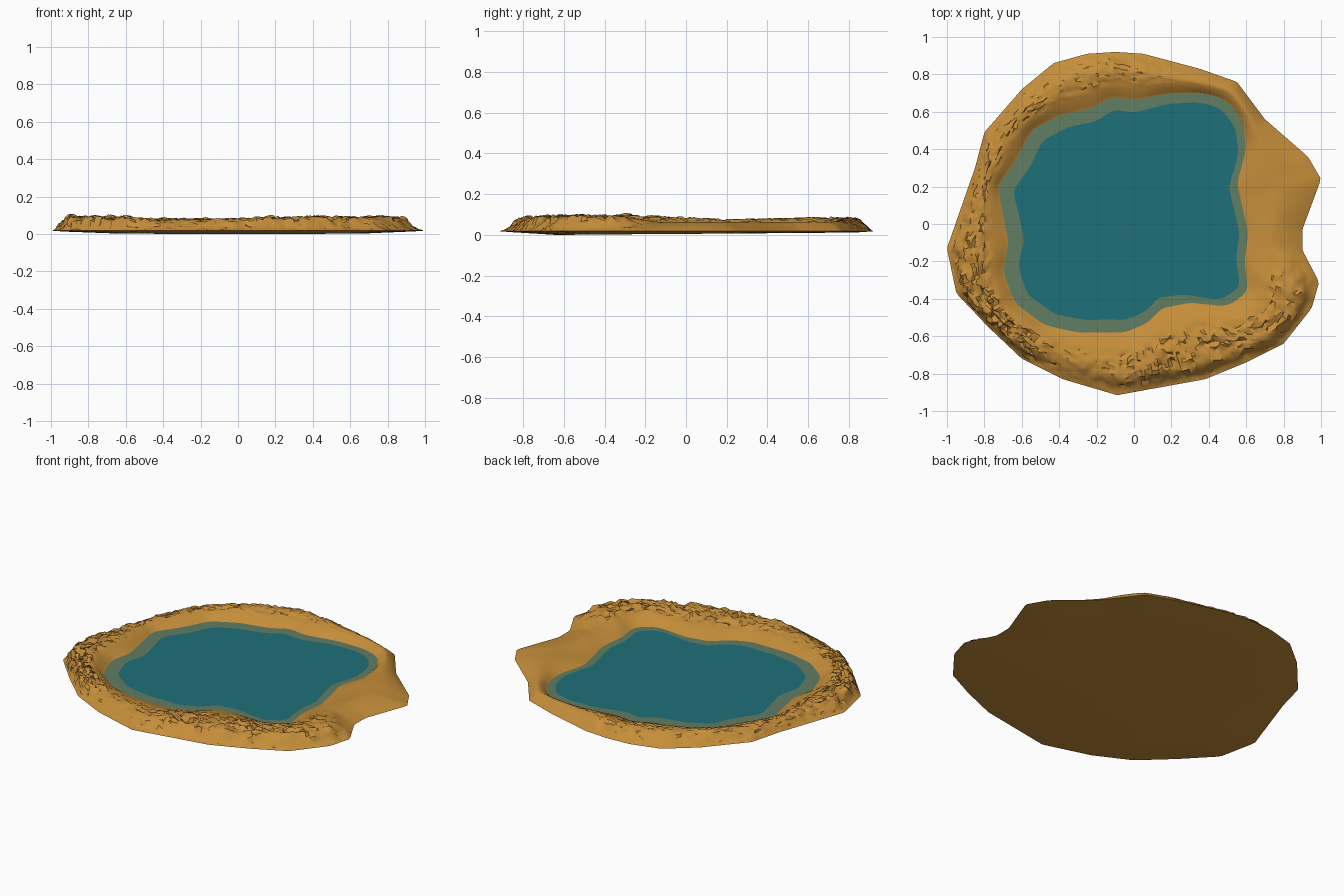
import bpy, bmesh, math, random
from mathutils import Vector, noise

random.seed(4)
if "Cube" in bpy.data.objects:
    bpy.data.objects.remove(bpy.data.objects["Cube"])

STEPS = 260
WATER_Z = 0.032


def material(name, color):
    mat = bpy.data.materials.new(name)
    mat.use_nodes = True
    mat.diffuse_color = (*color, 1)
    mat.node_tree.nodes["Principled BSDF"].inputs["Base Color"].default_value = (*color, 1)
    return mat


sand = material("sand", (0.56, 0.27, 0.042))
shallow = material("shallow water", (0.12, 0.205, 0.125))
deep = material("deep water", (0.013, 0.16, 0.188))

# Plan outlines, counterclockwise
OUTER = [(1, .24), (.93, .36), (.7, .56), (.55, .76), (.35, .83), (.05, .91), (-.1, .92),
         (-.25, .91), (-.43, .86), (-.6, .72), (-.8, .49), (-.85, .3), (-.92, .1), (-1, -.13),
         (-.95, -.37), (-.78, -.55), (-.6, -.72), (-.38, -.83), (-.09, -.915), (.38, -.83),
         (.6, -.74), (.8, -.64), (.95, -.45), (.99, -.31), (.9, -.14), (.9, -.03)]
SHORE = [(.55, .22), (.6, .4), (.58, .55), (.5, .66), (.38, .7), (.2, .7), (0, .66), (-.12, .68),
         (-.22, .62), (-.4, .58), (-.55, .5), (-.62, .36), (-.73, .2), (-.7, .05), (-.67, -.1),
         (-.7, -.25), (-.64, -.42), (-.48, -.54), (-.3, -.58), (-.05, -.58), (.07, -.53),
         (.15, -.45), (.3, -.42), (.5, -.44), (.61, -.36), (.59, -.2), (.61, -.05)]
# Direction in degrees, crest height, rockiness
CREST = [(0, .066, 0), (50, .066, 0), (75, .075, .2), (95, .083, .6), (135, .083, .5),
         (165, .075, .5), (185, .085, .8), (200, .095, 1), (225, .09, 1), (240, .075, .4),
         (262, .077, .7), (280, .085, .9), (300, .09, 1), (338, .092, .9), (350, .066, 0),
         (360, .066, 0)]


def radius(outline, angle):
    """Distance from the centre to the outline in one direction."""
    d = Vector((math.cos(angle), math.sin(angle)))
    for i, p in enumerate(outline):
        a, b = Vector(outline[i - 1]), Vector(p)
        if a.cross(d) >= 0 and d.cross(b) > 0:
            return a.cross(b - a) / d.cross(b - a)
    return 1


def crest(angle):
    deg = math.degrees(angle) % 360
    for a, b in zip(CREST, CREST[1:]):
        if a[0] <= deg <= b[0]:
            f = (deg - a[0]) / (b[0] - a[0])
            return a[1] + (b[1] - a[1]) * f, a[2] + (b[2] - a[2]) * f


def smooth(x):
    x = max(0, min(1, x))
    return x * x * (3 - 2 * x)


angles = [math.tau * i / STEPS for i in range(STEPS)]
outer = [radius(OUTER, a) for a in angles]
raw = [radius(SHORE, a) for a in angles]
shore = [sum(raw[(i + k) % STEPS] for k in range(-2, 3)) / 5 for i in range(STEPS)]
edge = [r - 0.066 + 0.02 * math.cos(a) for r, a in zip(shore, angles)]


def ring(bm, radii, heights):
    return [bm.verts.new((r * math.cos(a), r * math.sin(a), z))
            for r, a, z in zip(radii, angles, heights)]


def bridge(bm, inner, outside, index=0):
    for i in range(STEPS):
        j = (i + 1) % STEPS
        face = bm.faces.new((inner[i], outside[i], outside[j], inner[j]))
        face.material_index = index


def finish(bm, name, mats, angle):
    mesh = bpy.data.meshes.new(name)
    bm.to_mesh(mesh)
    bm.free()
    obj = bpy.data.objects.new(name, mesh)
    bpy.context.collection.objects.link(obj)
    for mat in mats:
        mesh.materials.append(mat)
    bpy.ops.object.select_all(action="DESELECT")
    obj.select_set(True)
    bpy.context.view_layer.objects.active = obj
    bpy.ops.object.shade_smooth_by_angle(angle=math.radians(angle))


# Bank: sloping shore, rocky crest, outer side and shallow underside
bm = bmesh.new()
rows = 22
rings = [ring(bm, [r * 0.94 for r in shore], [0.022] * STEPS)]
for k in range(rows + 1):
    t = k / rows
    radii, heights = [], []
    for i, a in enumerate(angles):
        top, rough = crest(a)
        rise = WATER_Z + (top - WATER_Z) * math.sin(min(1, t / 0.55) * math.pi / 2)
        # Smooth beaches fall away gently, rocky stretches steeply
        fall = min(1, (1 - t) / (0.6 - 0.38 * rough))
        beach = 1 - (1 - fall) ** 1.7
        drop = beach + (smooth(fall) - beach) * rough
        z = 0.018 + (rise - 0.018) * drop
        r = shore[i] + (outer[i] - shore[i]) * t
        p = Vector((r * math.cos(a), r * math.sin(a), 0))
        rocks = rough * smooth((t - 0.22) / 0.2) * smooth((1 - t) / 0.12)
        z += rocks * (0.012 * noise.noise(p * 14) + random.uniform(-0.015, 0.009))
        z += 0.004 * noise.noise(p * 6) * smooth(t * 4) * drop
        r += rocks * random.uniform(-0.012, 0.012)
        radii.append(r)
        heights.append(z)
    rings.append(ring(bm, radii, heights))
rings.append(ring(bm, [r * 0.93 for r in outer], [0.013] * STEPS))
rings.append(ring(bm, [r * 0.7 for r in outer], [0.005 + 0.005 * math.sin(a) for a in angles]))
for a, b in zip(rings, rings[1:]):
    bridge(bm, a, b)
centre = bm.verts.new((0, 0, 0.006))
for i in range(STEPS):
    bm.faces.new((centre, rings[-1][(i + 1) % STEPS], rings[-1][i]))
finish(bm, "bank", [sand], 40)

# Water: pale margin around a deep pool
bm = bmesh.new()
level = [WATER_Z] * STEPS
margin = ring(bm, [r + 0.002 for r in shore], level)
pool = ring(bm, edge, level)
bridge(bm, pool, margin, 1)
middle = bm.verts.new((0, 0, WATER_Z))
for i in range(STEPS):
    bm.faces.new((middle, pool[i], pool[(i + 1) % STEPS]))
finish(bm, "water", [deep, shallow], 30)
